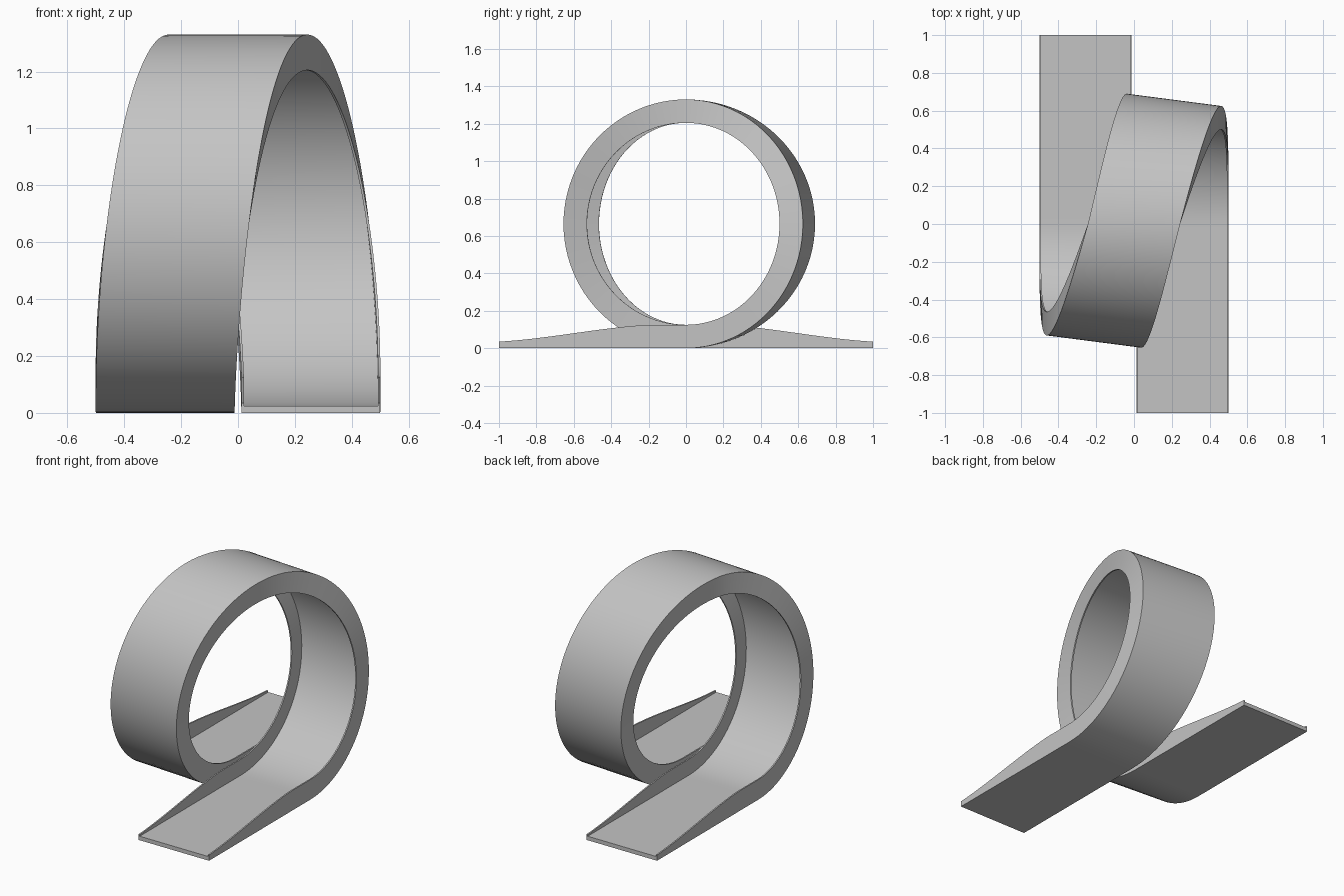
import bpy, bmesh
from math import sin, cos, pi, sqrt

cube = bpy.data.objects.get("Cube")
if cube:
    bpy.data.objects.remove(cube, do_unlink=True)

LANE = 0.256        # sideways distance of each ramp from the middle
HALF = 0.244        # half width of the track
WALL = 0.125        # height of the side walls in the loop
TIP = 0.035         # height of the side walls at the ramp ends
FLOOR = 0.025       # thickness of the track floor
INNER = 0.965       # inner face of the walls, as a share of the half width
RY, RZ = 0.64, 0.665
RAMP_STEPS, LOOP_STEPS = 24, 96

gray = bpy.data.materials.new("plain_gray")
gray.use_nodes = True
color = (0.55, 0.55, 0.55, 1)
gray.diffuse_color = color
gray.node_tree.nodes["Principled BSDF"].inputs["Base Color"].default_value = color


def channel(place, wall):
    """U-shaped section: a thin floor between two thin side walls."""
    right = [(1, 0), (1, wall), (INNER, wall), (INNER, FLOOR)]
    left = [(-side, height) for side, height in reversed(right)]
    return [place(side, height) for side, height in right + left]


def ramp_section(y, lane):
    """Flat section whose walls rise towards the loop."""
    t = min((1 - abs(y)) / 0.8, 1)
    ease = (t + t * t * (3 - 2 * t)) / 2
    return channel(lambda side, height: (lane * LANE + side * HALF, y, height),
                   TIP + (WALL - TIP) * ease)


def loop_section(a):
    """Section of the loop, drifting sideways and twisting slightly."""
    x = LANE * sqrt(max(0, 1 - sin(a / 2) ** 3.3)) * (1 if a < pi else -1)
    half = HALF + 0.006 * sin(a) ** 2

    def place(side, height):
        y = (RY - height) * sin(a) + (0.0175 - side * 0.0325) * abs(sin(a))
        return (x + side * half, y, RZ - (RZ - height) * cos(a))
    return channel(place, WALL)


# Entry ramp, full loop, exit ramp
sections = [ramp_section(-1 + i / RAMP_STEPS, 1) for i in range(RAMP_STEPS)]
sections += [loop_section(2 * pi * i / LOOP_STEPS) for i in range(LOOP_STEPS + 1)]
sections += [ramp_section((i + 1) / RAMP_STEPS, -1) for i in range(RAMP_STEPS)]

# Loft the sections into one solid track
bm = bmesh.new()
rings = [[bm.verts.new(p) for p in sec] for sec in sections]
for r, n in zip(rings, rings[1:]):
    for k in range(len(r)):
        j = (k + 1) % len(r)
        bm.faces.new((r[k], r[j], n[j], n[k]))
bm.faces.new(rings[0][::-1])
bm.faces.new(rings[-1])
bmesh.ops.recalc_face_normals(bm, faces=bm.faces)

mesh = bpy.data.meshes.new("loop_track")
bm.to_mesh(mesh)
bm.free()
mesh.materials.append(gray)
track = bpy.data.objects.new("loop_track", mesh)
bpy.context.collection.objects.link(track)

for o in bpy.context.selected_objects:
    o.select_set(False)
bpy.context.view_layer.objects.active = track
track.select_set(True)
bpy.ops.object.shade_smooth_by_angle(angle=pi / 6)
